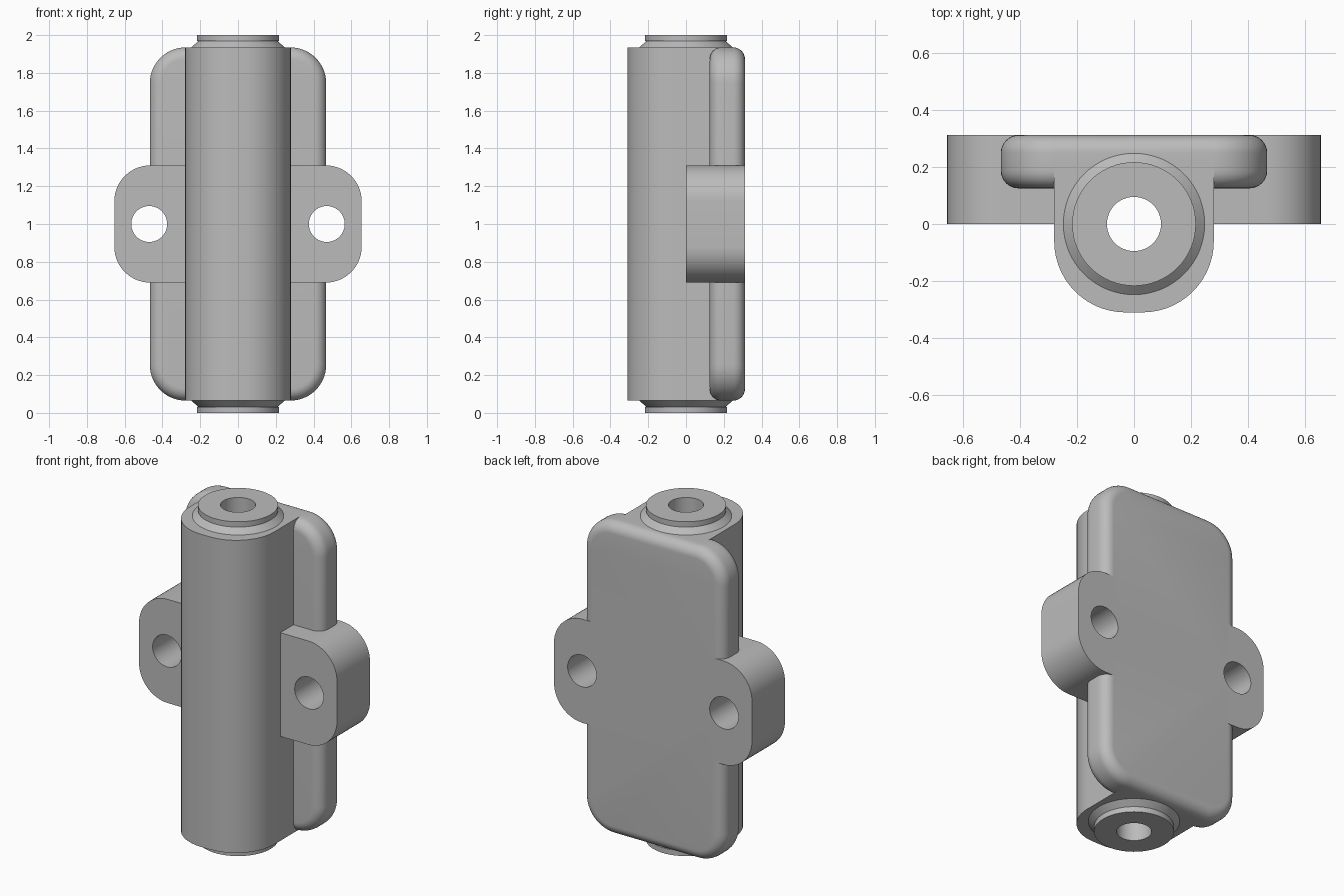
import bpy
import bmesh
import math
from mathutils import Matrix

cube = bpy.data.objects.get("Cube")
if cube:
    bpy.data.objects.remove(cube, do_unlink=True)

# Single plain grey finish
grey = bpy.data.materials.new("plain grey")
grey.use_nodes = True
colour = (0.5, 0.5, 0.5, 1)
grey.diffuse_color = colour
grey.node_tree.nodes["Principled BSDF"].inputs["Base Color"].default_value = colour


def rounded_outline(u0, u1, v0, v1, radii, steps=14):
    """Rectangle outline, corner radii counter-clockwise from (u0, v0)."""
    corners = [(u0, v0, 1, 1), (u1, v0, -1, 1), (u1, v1, -1, -1), (u0, v1, 1, -1)]
    points = []
    for i, ((u, v, su, sv), r) in enumerate(zip(corners, radii)):
        if r == 0:
            points.append((u, v))
            continue
        for k in range(steps + 1):
            a = math.pi + (i + k / steps) * math.pi / 2
            points.append((u + su * r + r * math.cos(a), v + sv * r + r * math.sin(a)))
    return points


def finish(name, bm):
    bmesh.ops.recalc_face_normals(bm, faces=bm.faces)
    mesh = bpy.data.meshes.new(name)
    bm.to_mesh(mesh)
    bm.free()
    mesh.materials.append(grey)
    obj = bpy.data.objects.new(name, mesh)
    bpy.context.collection.objects.link(obj)
    return obj


def prism(name, points, direction, place, rim=0):
    """Extrude an outline, optionally rounding both rims."""
    bm = bmesh.new()
    face = bm.faces.new([bm.verts.new(place(u, v)) for u, v in points])
    out = bmesh.ops.extrude_face_region(bm, geom=[face], use_keep_orig=True)
    moved = [g for g in out["geom"] if isinstance(g, bmesh.types.BMVert)]
    bmesh.ops.translate(bm, verts=moved, vec=direction)
    bmesh.ops.recalc_face_normals(bm, faces=bm.faces)
    if rim:
        edges = {e for f in bm.faces if len(f.verts) > 4 for e in f.edges}
        bmesh.ops.bevel(bm, geom=list(edges), offset=rim, segments=8,
                        profile=0.5, affect="EDGES")
    return finish(name, bm)


def lathe(name, profile, steps=64):
    """Solid of revolution around z from (radius, height) pairs."""
    bm = bmesh.new()
    rings = [[bm.verts.new((r * math.cos(2 * math.pi * k / steps),
                            r * math.sin(2 * math.pi * k / steps), z))
              for k in range(steps)] for r, z in profile]
    for low, high in zip(rings, rings[1:]):
        for k in range(steps):
            n = (k + 1) % steps
            bm.faces.new((low[k], low[n], high[n], high[k]))
    bm.faces.new(rings[0])
    bm.faces.new(rings[-1])
    return finish(name, bm)


def cylinder(name, radius, depth, matrix):
    bm = bmesh.new()
    bmesh.ops.create_cone(bm, cap_ends=True, segments=48, radius1=radius,
                          radius2=radius, depth=depth, matrix=matrix)
    obj = finish(name, bm)
    obj.hide_render = True
    return obj


def cut(obj, cutters):
    bpy.context.view_layer.objects.active = obj
    for cutter in cutters:
        mod = obj.modifiers.new("hole", "BOOLEAN")
        mod.operation = "DIFFERENCE"
        mod.solver = "EXACT"
        mod.object = cutter
        bpy.ops.object.modifier_apply(modifier=mod.name)


# Cutters for the bore and the two mounting holes
bore = cylinder("bore_cutter", 0.095, 3, Matrix.Translation((0, 0, 1)))
turn = Matrix.Rotation(math.pi / 2, 4, "X")
holes = {s: cylinder("hole_cutter", 0.095, 1,
                     Matrix.Translation((s * 0.47, 0.15, 1)) @ turn) for s in (1, -1)}

# Housing with a rounded front
housing = prism("housing", rounded_outline(-0.28, 0.28, -0.31, 0.22, (0.25, 0.25, 0, 0)),
                (0, 0, 1.87), lambda u, v: (u, v, 0.065))
cut(housing, [bore])

# Collars at both ends, with a flared foot against the housing
half = [(0.217, 0), (0.217, 0.032), (0.21, 0.032), (0.248, 0.065), (0.2, 0.09)]
collar = lathe("end_collars", half + [(r, 2 - z) for r, z in reversed(half)])
cut(collar, [bore])

# Back plate with soft edges
plate = prism("back_plate", rounded_outline(-0.467, 0.467, 0.065, 1.935, [0.19] * 4),
              (0, 0.187, 0), lambda u, v: (u, 0.125, v), rim=0.062)
cut(plate, holes.values())

# Mounting ears
parts = [housing, collar, plate]
ear_outline = rounded_outline(0.2, 0.655, 0.69, 1.31, (0, 0.19, 0.19, 0))
for side, s in (("left", 1), ("right", -1)):
    ear = prism(side + "_ear", ear_outline, (0, 0.312, 0), lambda u, v: (s * u, 0, v))
    cut(ear, [holes[s]])
    parts.append(ear)

for cutter in [bore, *holes.values()]:
    bpy.data.objects.remove(cutter, do_unlink=True)

# Smooth curves, crisp edges
bpy.ops.object.select_all(action="DESELECT")
for obj in parts:
    obj.select_set(True)
bpy.context.view_layer.objects.active = housing
bpy.ops.object.shade_smooth_by_angle(angle=math.radians(30))
